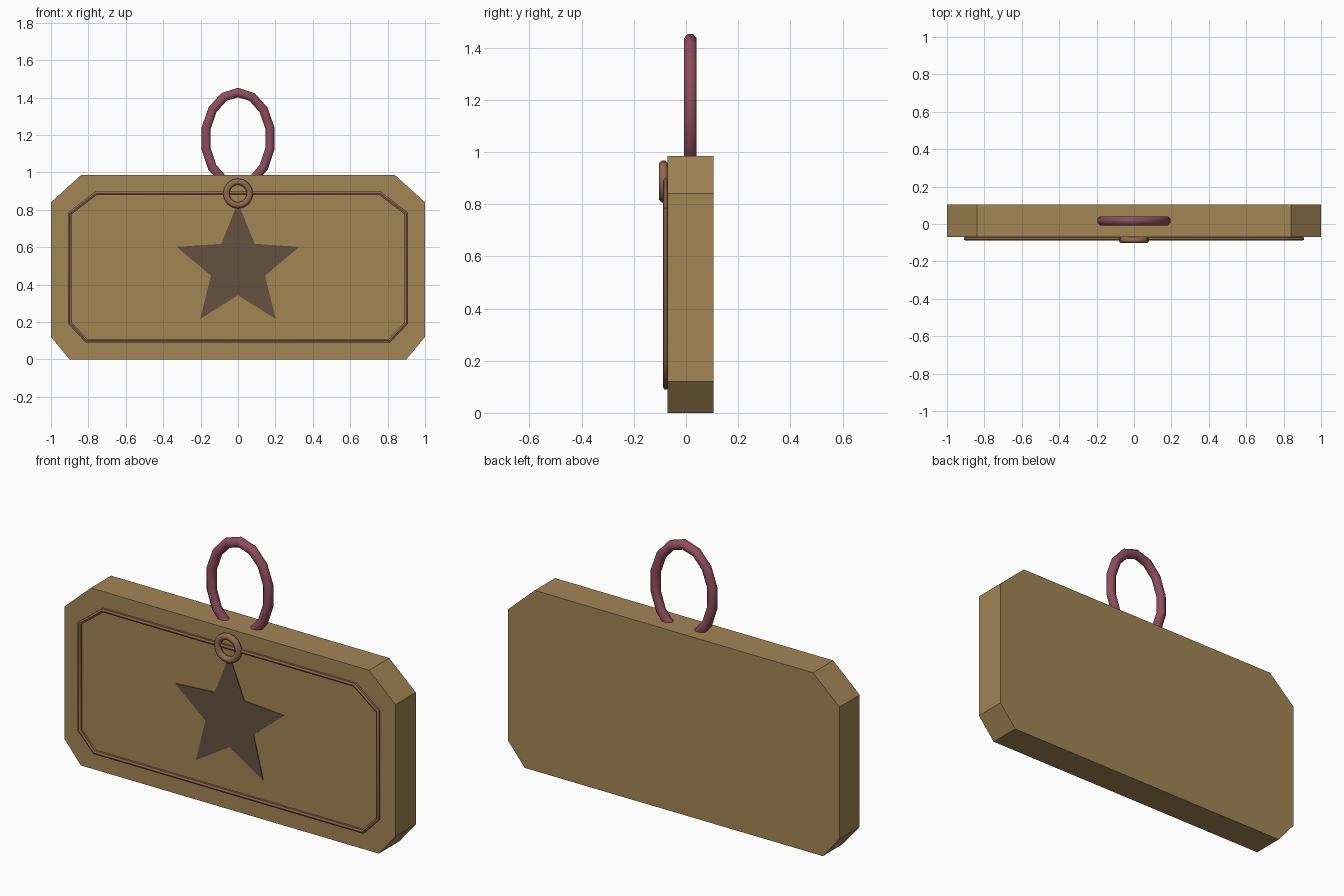
import bpy, bmesh, math
from mathutils import Vector

if "Cube" in bpy.data.objects:
    bpy.data.objects.remove(bpy.data.objects["Cube"], do_unlink=True)


def material(name, color):
    m = bpy.data.materials.new(name)
    m.use_nodes = True
    m.diffuse_color = (*color, 1)
    node = next(n for n in m.node_tree.nodes if n.type == "BSDF_PRINCIPLED")
    node.inputs["Base Color"].default_value = (*color, 1)
    return m


gold = material("dull gold", (0.36, 0.235, 0.09))
brown = material("dark brown", (0.13, 0.082, 0.049))
copper = material("copper", (0.30, 0.14, 0.08))
rose = material("rose cord", (0.27, 0.075, 0.11))


def add_object(name, bm, mat, smooth=False):
    bmesh.ops.recalc_face_normals(bm, faces=bm.faces)
    mesh = bpy.data.meshes.new(name)
    bm.to_mesh(mesh)
    bm.free()
    mesh.materials.append(mat)
    obj = bpy.data.objects.new(name, mesh)
    bpy.context.collection.objects.link(obj)
    if smooth:
        bpy.ops.object.select_all(action="DESELECT")
        obj.select_set(True)
        bpy.context.view_layer.objects.active = obj
        bpy.ops.object.shade_smooth_by_angle(angle=math.radians(50))
    return obj


def mirrored(half):
    """Close a right-hand outline, listed bottom to top, across x = 0."""
    return half + [(-x, z) for x, z in reversed(half) if x]


def plate(name, outline, front, back, mat):
    bm = bmesh.new()
    face = bm.faces.new([bm.verts.new((x, front, z)) for x, z in outline])
    ext = bmesh.ops.extrude_face_region(bm, geom=[face], use_keep_orig=True)
    for v in ext["geom"]:
        if isinstance(v, bmesh.types.BMVert):
            v.co.y = back
    return add_object(name, bm, mat)


def tube(name, path, y, radius, sides, mat, closed=True):
    """Sweep a round section along a path in the xz plane, with mitred corners."""
    bm = bmesh.new()
    pts = [Vector((x, y, z)) for x, z in path]
    n, rings = len(pts), []
    for i, p in enumerate(pts):
        before = pts[i - 1] if closed or i else 2 * p - pts[1]
        after = pts[(i + 1) % n] if closed or i < n - 1 else 2 * p - pts[i - 1]
        a, b = (p - before).normalized(), (after - p).normalized()
        t = (a + b).normalized()
        side = Vector((-t.z, 0, t.x)) / t.dot(a)
        ring = []
        for k in range(sides):
            ang = math.tau * (k + 0.5) / sides
            offset = side * math.cos(ang) + Vector((0, math.sin(ang), 0))
            ring.append(bm.verts.new(p + offset * radius))
        rings.append(ring)
    for i in range(n if closed else n - 1):
        r, s = rings[i], rings[(i + 1) % n]
        for k in range(sides):
            j = (k + 1) % sides
            bm.faces.new((r[k], r[j], s[j], s[k]))
    if not closed:
        bm.faces.new(rings[0])
        bm.faces.new(rings[-1])
    return add_object(name, bm, mat, smooth=True)


def ellipse(cz, rx, rz, start, end, count):
    angles = [math.radians(start + (end - start) * i / count) for i in range(count + 1)]
    return [(rx * math.cos(a), cz + rz * math.sin(a)) for a in angles]


# Board with cut corners
plate("board", mirrored([(0.9, 0), (1, 0.12), (1, 0.84), (0.84, 0.985)]), -0.07, 0.105, gold)

# Star on the front
star = []
for i in range(10):
    r = 0.152 if i % 2 else 0.345
    a = math.radians(90 + 36 * i)
    star.append((r * math.cos(a), 0.495 + r * math.sin(a)))
plate("star", star, -0.074, -0.068, brown)

# Thin wire border
tube("border", mirrored([(0.81, 0.1), (0.9, 0.195), (0.9, 0.78), (0.76, 0.888)]),
     -0.078, 0.011, 6, copper)

# Small ring over the star
tube("ring", ellipse(0.887, 0.063, 0.063, 0, 360, 16)[:-1], -0.086, 0.018, 8, copper)

# Hanging loop, with its ends sunk in the board
tube("hanging_loop", ellipse(1.18, 0.175, 0.247, -63, 243, 12), 0.017, 0.026, 8, rose, closed=False)
